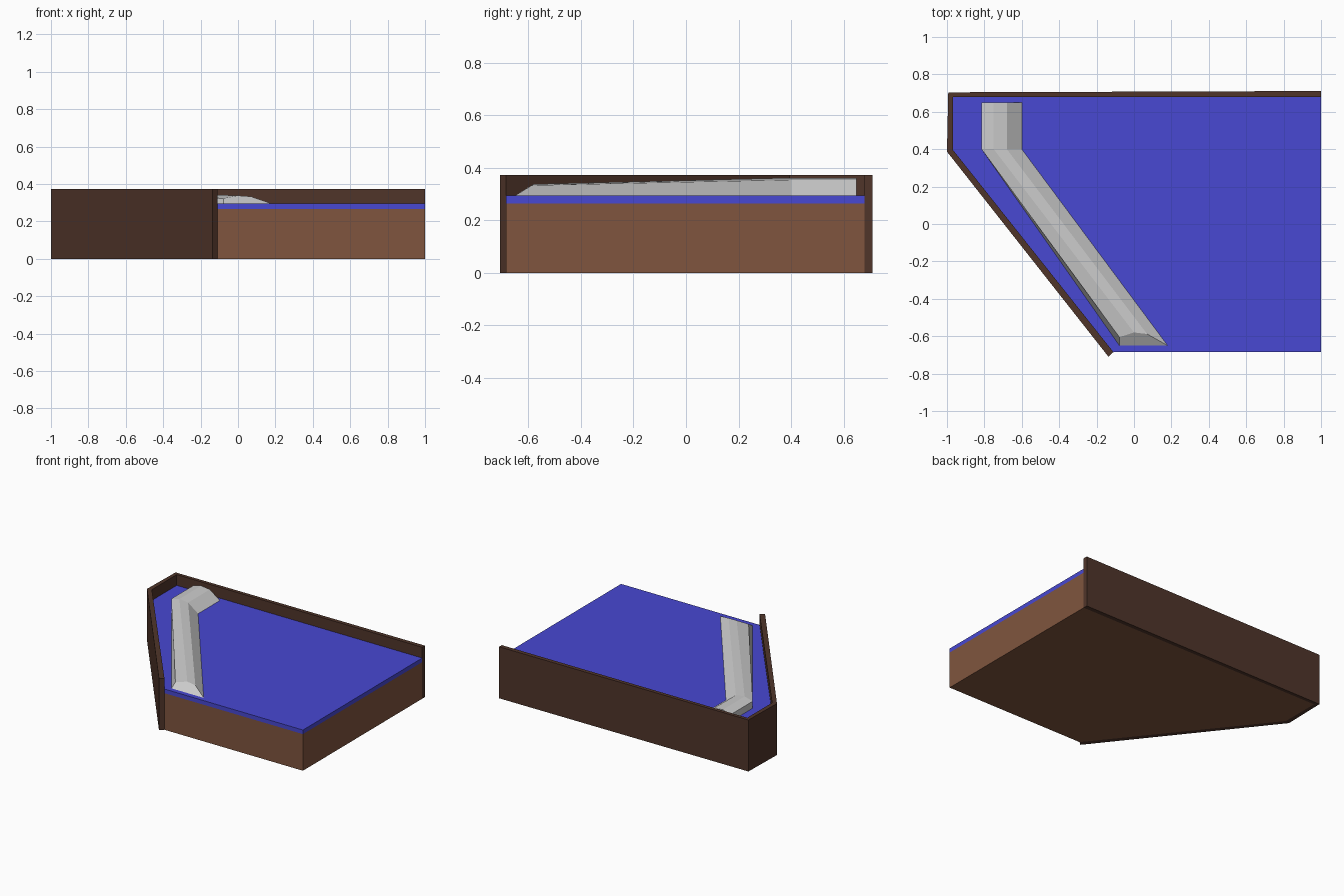
import bpy, bmesh

if "Cube" in bpy.data.objects:
    bpy.data.objects.remove(bpy.data.objects["Cube"])


def material(name, hex_code):
    def lin(c):
        return c / 12.92 if c <= 0.04045 else ((c + 0.055) / 1.055) ** 2.4
    m = bpy.data.materials.new(name)
    m.diffuse_color = [lin(int(hex_code[i:i + 2], 16) / 255) for i in (0, 2, 4)] + [1]
    m.use_nodes = True
    m.node_tree.nodes["Principled BSDF"].inputs["Base Color"].default_value = m.diffuse_color
    return m


def finish(bm, name, mat):
    bmesh.ops.recalc_face_normals(bm, faces=bm.faces)
    me = bpy.data.meshes.new(name)
    bm.to_mesh(me)
    bm.free()
    me.materials.append(mat)
    ob = bpy.data.objects.new(name, me)
    bpy.context.collection.objects.link(ob)
    return ob


def prism(name, outline, z0, z1, mat):
    """Extrude a plan outline from z0 to z1."""
    bm = bmesh.new()
    face = bm.faces.new([bm.verts.new((x, y, z0)) for x, y in outline])
    new = bmesh.ops.extrude_face_region(bm, geom=[face], use_keep_orig=True)["geom"]
    for v in new:
        if isinstance(v, bmesh.types.BMVert):
            v.co.z = z1
    return finish(bm, name, mat)


def loft(name, sections, mat):
    """Skin matching cross-sections and cap both ends."""
    bm = bmesh.new()
    rings = [[bm.verts.new(p) for p in s] for s in sections]
    n = len(rings[0])
    for a, b in zip(rings, rings[1:]):
        for i in range(n):
            j = (i + 1) % n
            bm.faces.new((a[i], a[j], b[j], b[i]))
    bm.faces.new(rings[0])
    bm.faces.new(rings[-1])
    return finish(bm, name, mat)


light_wood = material("light brown wood", "80553e")
dark_wood = material("dark brown wood", "50352a")
blue = material("blue cushion", "4848d2")
grey = material("light grey bolster", "cccccc")

# Five-sided base and seat pad
inner = [(1, -0.685), (1, 0.68), (-0.967, 0.68), (-0.967, 0.395), (-0.11, -0.685)]
prism("base", inner, 0, 0.265, light_wood)
prism("seat_pad", inner, 0.265, 0.295, blue)

# Raised border along the back, left and slanted sides
outer = [(-0.137, -0.709), (-1, 0.387), (-0.993, 0.704), (1, 0.711)]
prism("border_wall", inner[1:] + outer, 0, 0.373, dark_wood)

# Bent bolster: straight at the back, kinked, with a sloped front end
Z = 0.295
back = [(-0.815, Z), (-0.815, 0.345), (-0.75, 0.362), (-0.68, 0.354), (-0.6, Z)]
front = [(-0.078, -0.65, Z), (-0.078, -0.605, 0.323), (0, -0.58, 0.338),
         (0.07, -0.588, 0.333), (0.18, -0.65, Z)]
loft("bolster", [[(x, 0.65, z) for x, z in back],
                 [(x, 0.4, z) for x, z in back], front], grey)
